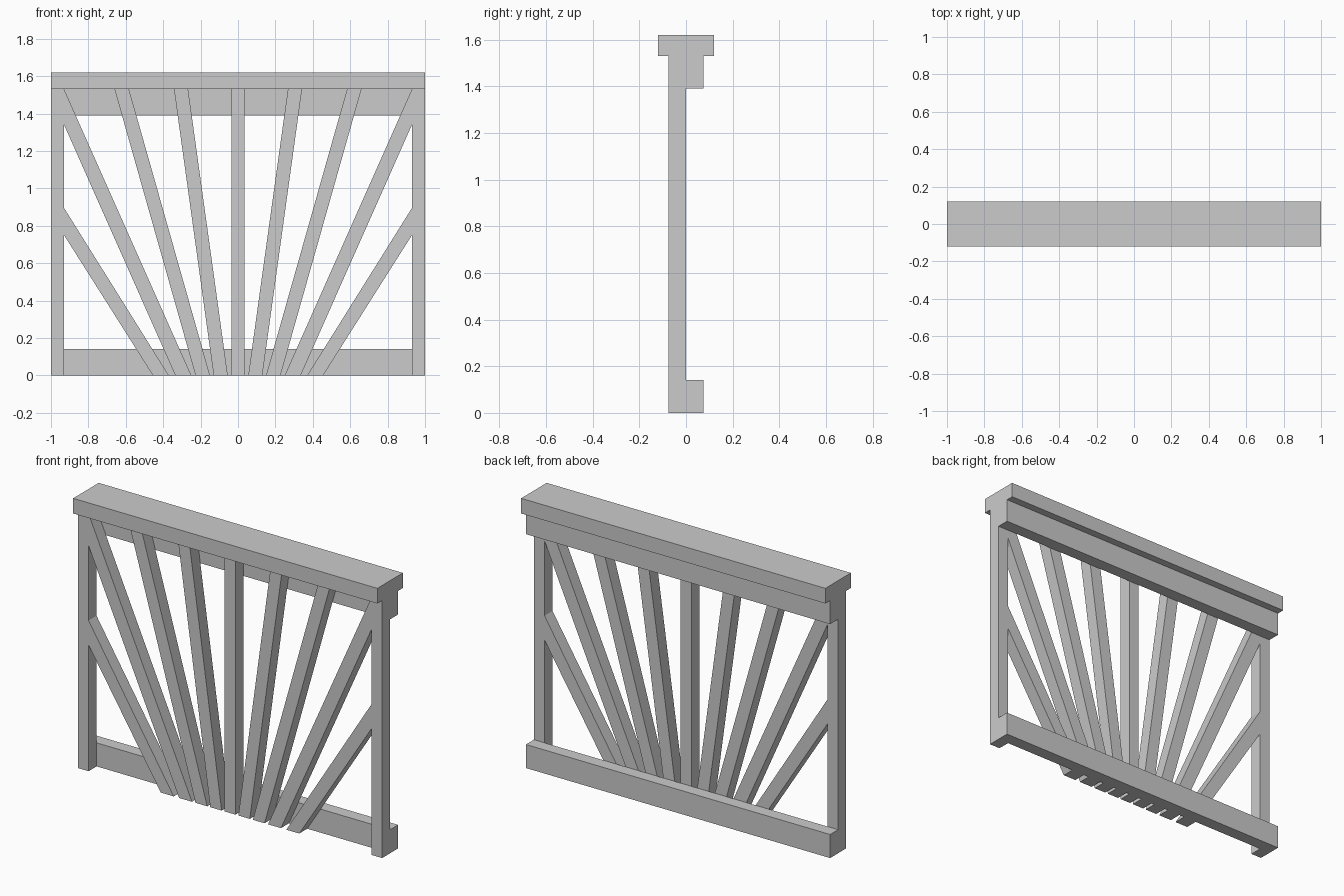
import bpy, bmesh

if "Cube" in bpy.data.objects:
    bpy.data.objects.remove(bpy.data.objects["Cube"])

Y_FRONT, Y_MID, Y_BACK = -0.075, 0.0, 0.075
TOP = 1.53  # underside of the cap


def prism(name, outline, y0, y1):
    """Extrude an (x, z) outline from y0 to y1."""
    bm = bmesh.new()
    face = bm.faces.new([bm.verts.new((x, y0, z)) for x, z in outline])
    ext = bmesh.ops.extrude_face_region(bm, geom=[face])
    for v in ext["geom"]:
        if isinstance(v, bmesh.types.BMVert):
            v.co.y = y1
    bmesh.ops.recalc_face_normals(bm, faces=bm.faces[:])
    mesh = bpy.data.meshes.new(name)
    bm.to_mesh(mesh)
    bm.free()
    ob = bpy.data.objects.new(name, mesh)
    bpy.context.collection.objects.link(ob)
    return ob


def box(name, x0, x1, y0, y1, z0, z1):
    return prism(name, [(x0, z0), (x1, z0), (x1, z1), (x0, z1)], y0, y1)


# Handrail cap and the two rails behind the slats
box("cap_rail", -1, 1, -0.12, 0.12, TOP, 1.62)
box("upper_rail", -1, 1, Y_MID, Y_BACK, 1.39, TOP)
box("lower_rail", -1, 1, Y_MID, Y_BACK, 0, 0.14)

# Upright centre slat
box("centre_slat", -0.035, 0.035, Y_FRONT, Y_MID, 0, TOP)

# Fanned slats: inner bottom, outer bottom, outer top, inner top
fan = [
    [(0.055, 0), (0.13, 0), (0.342, TOP), (0.267, TOP)],
    [(0.15, 0), (0.227, 0), (0.66, TOP), (0.583, TOP)],
    [(0.25, 0), (0.335, 0), (0.93, 1.34), (0.93, TOP)],
    [(0.37, 0), (0.455, 0), (0.93, 0.75), (0.93, 0.895)],
]

# End posts and fan, mirrored left and right
for side, s in (("right", 1), ("left", -1)):
    box(f"{side}_post", s * 0.93, s * 1.0, Y_FRONT, Y_MID, 0, TOP)
    for i, outline in enumerate(fan, 1):
        prism(f"{side}_fan_slat_{i}", [(s * x, z) for x, z in outline], Y_FRONT, Y_MID)
